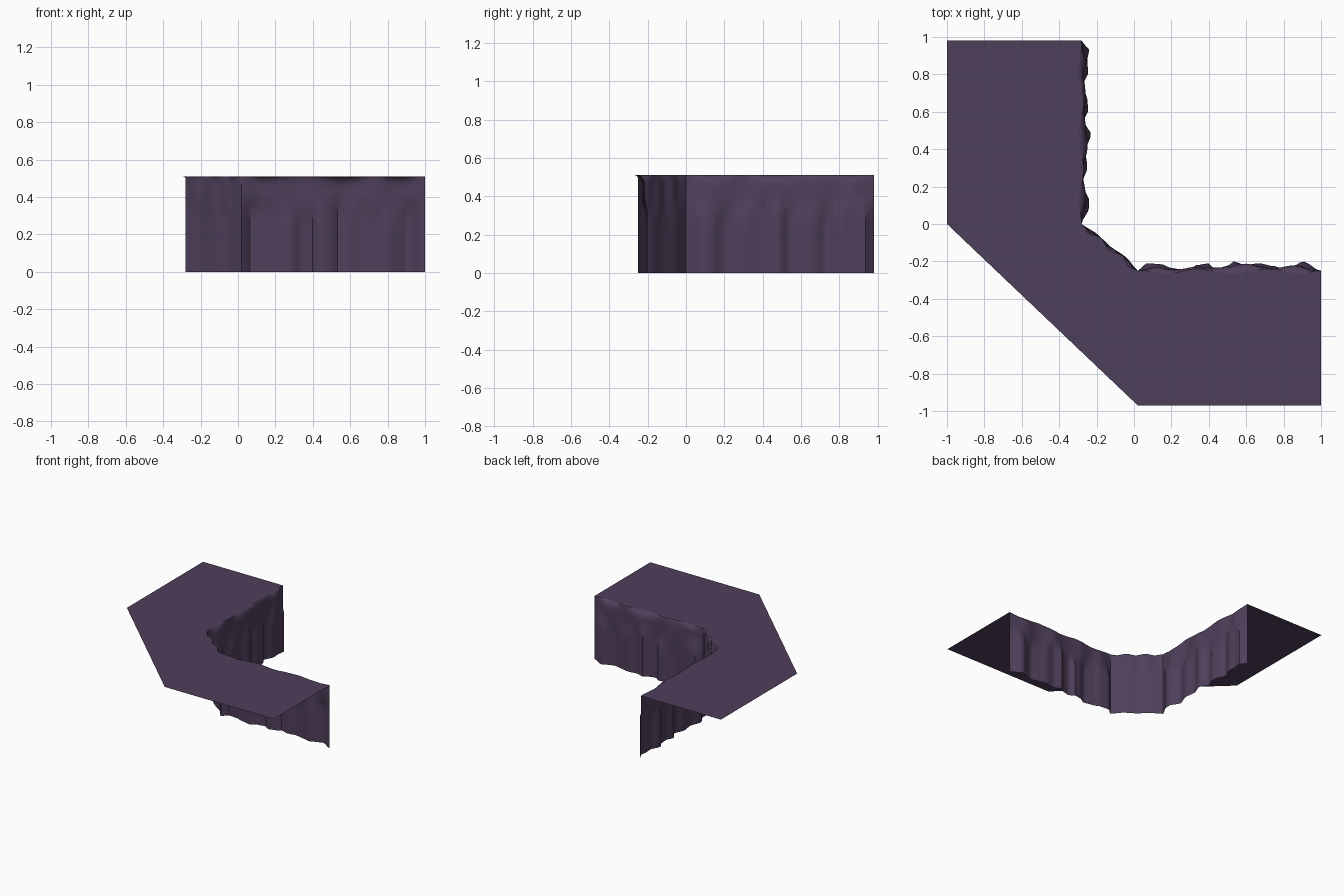
import bpy, bmesh, math
from mathutils import Vector

if "Cube" in bpy.data.objects:
    bpy.data.objects.remove(bpy.data.objects["Cube"])

H = 0.51
rock = bpy.data.materials.new("dusky purple rock")
rock.diffuse_color = (0.078, 0.050, 0.104, 1)
rock.use_nodes = True
rock.node_tree.nodes["Principled BSDF"].inputs["Base Color"].default_value = rock.diffuse_color

# Fold depth along each stretch of cliff: (distance fraction, outward offset)
LEFT = [(0, 0), (.05, .04), (.11, .03), (.17, .035), (.26, 0), (.31, .03), (.38, .035), (.44, .01),
        (.51, .05), (.6, .02), (.69, .03), (.79, 0), (.87, .04), (.91, .04), (1, 0)]
DIAG = [(0, 0), (.25, .012), (.5, .006), (.75, .016), (1, 0)]
RIGHT = [(0, 0), (.05, .04), (.13, .035), (.18, .015), (.27, 0), (.32, .03), (.39, .04), (.42, .01),
         (.49, .025), (.52, .05), (.59, .03), (.66, .04), (.74, .025), (.8, .01), (.86, .03), (.9, .05), (1, 0)]
# Stretches of cliff line: start, end, folds, samples
RUNS = [((-.28, .98), (-.28, 0), LEFT, 44),
        ((-.28, 0), (.02, -.25), DIAG, 14),
        ((.02, -.25), (1, -.25), RIGHT, 44)]


def fold(table, t):
    for (a, p), (b, q) in zip(table, table[1:]):
        if t <= b:
            u = (t - a) / (b - a)
            return p + (q - p) * u * u * (3 - 2 * u)
    return table[-1][1]


def offset(table, t, z):
    """Outward depth: vertical folds low down, softer bulges above, recessed rim."""
    low = fold(table, t)
    pin = min(1, t * 9, (1 - t) * 9)
    soft = sum(fold(table, min(1, max(0, t + d))) for d in (-.08, -.04, 0, .04, .08)) / 5
    high = pin * (soft + .006 * math.sin(23 * t + 1) - .006)
    rim = pin * (-.003 + .013 * math.sin(17 * t + 2.2))
    ledge = .34 + .035 * math.sin(14 * t)
    k = min(1, max(0, (z - ledge + .05) / .1))
    k = k * k * (3 - 2 * k)
    d = low * (1 - k) + high * k
    r = max(0, (z - .455) / (H - .455))
    r = 1 - math.sqrt(max(0, 1 - r * r))
    return d * (1 - r) + rim * r


def make(name, bm):
    bmesh.ops.remove_doubles(bm, verts=bm.verts, dist=1e-5)
    me = bpy.data.meshes.new(name)
    bm.to_mesh(me)
    bm.free()
    me.materials.append(rock)
    ob = bpy.data.objects.new(name, me)
    bpy.context.collection.objects.link(ob)
    return ob


# Cliff wall: one open sheet swept along the three runs
levels = [0, .08, .16, .23, .28, .32, .36, .40, .44, .465, .485, .498, .506, H]
bm = bmesh.new()
rim_points = []
for a, b, table, n in RUNS:
    a, b = Vector(a), Vector(b)
    d = (b - a).normalized()
    out = Vector((-d.y, d.x))
    prev = None
    for i in range(n + 1):
        t = i / n
        col = []
        for z in levels:
            p = a.lerp(b, t) + out * offset(table, t, z)
            col.append(bm.verts.new((p.x, p.y, z)))
        if prev:
            for j in range(len(levels) - 1):
                bm.faces.new((col[j], prev[j], prev[j + 1], col[j + 1]))
        prev = col
        top = col[-1].co.copy()
        if not rim_points or (top - rim_points[-1]).length > 1e-4:
            rim_points.append(top)
wall = make("cliff_wall", bm)
bpy.context.view_layer.objects.active = wall
wall.select_set(True)
bpy.ops.object.shade_smooth_by_angle(angle=math.radians(40))

# Flat plateau: single sheet bounded by the cliff rim and the straight outer edges
bm = bmesh.new()
outer = [(1, -.97), (.02, -.97), (-1, 0), (-1, .98)]
vs = [bm.verts.new(p) for p in rim_points] + [bm.verts.new((x, y, H)) for x, y in outer]
f = bm.faces.new(vs)
f.normal_update()
if f.normal.z < 0:
    f.normal_flip()
bmesh.ops.triangulate(bm, faces=[f])
make("plateau_top", bm)
